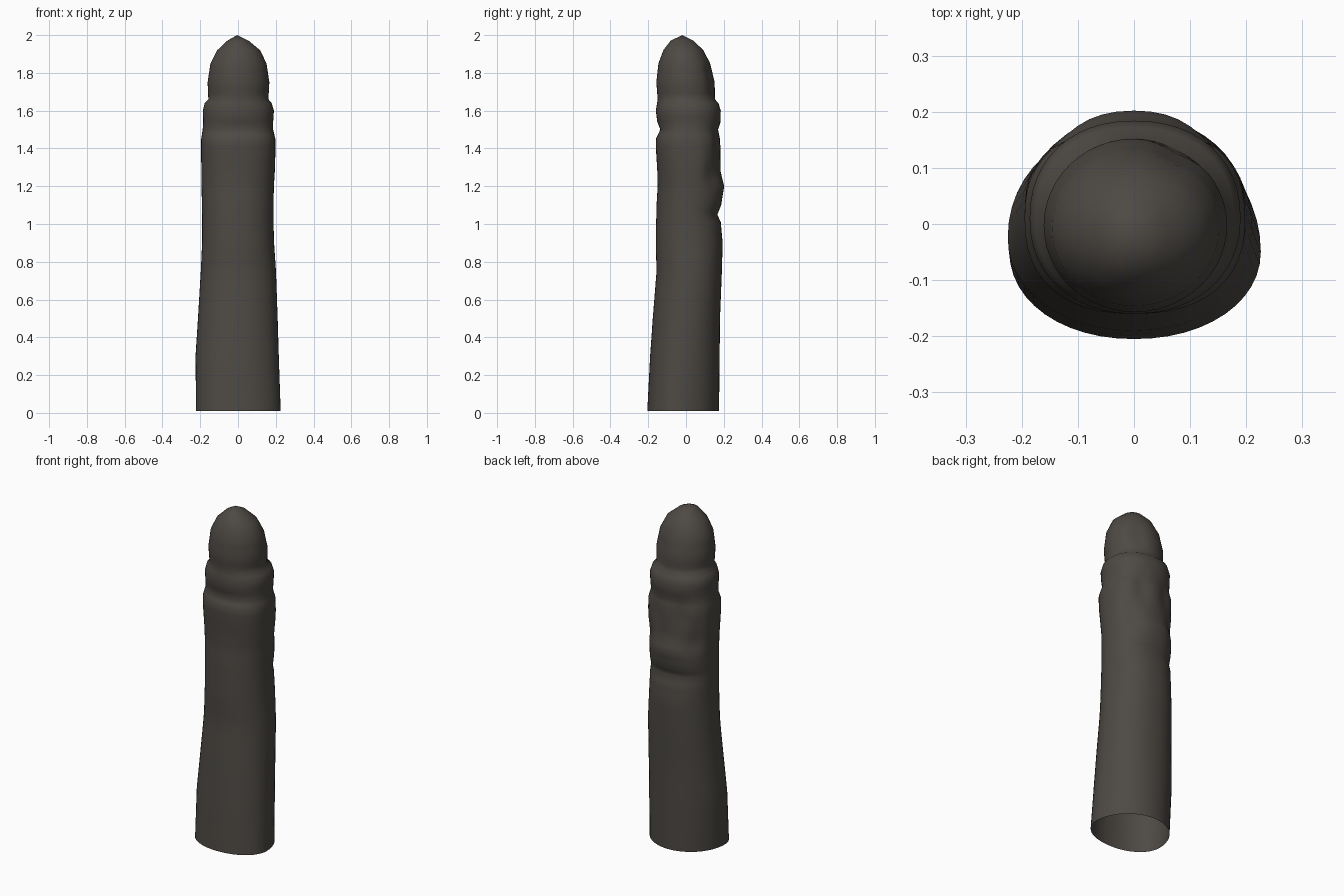
import bpy, bmesh, math

if "Cube" in bpy.data.objects:
    bpy.data.objects.remove(bpy.data.objects["Cube"])

SEGS = 48
mat = bpy.data.materials.new("dark_brown_grey")
mat.diffuse_color = (0.075, 0.067, 0.058, 1)
mat.use_nodes = True
mat.node_tree.nodes["Principled BSDF"].inputs["Base Color"].default_value = mat.diffuse_color

# height, left, right, front, back extents
PROFILE = [
    (0.01, .222, .226, .205, .175), (0.30, .225, .216, .190, .178),
    (0.50, .212, .210, .176, .180), (0.75, .197, .201, .156, .190),
    (0.90, .190, .191, .160, .194), (1.01, .190, .188, .158, .184),
    (1.05, .190, .188, .157, .166), (1.10, .191, .188, .156, .186),
    (1.20, .193, .190, .150, .202), (1.28, .194, .195, .152, .182),
    (1.38, .195, .198, .158, .178), (1.45, .195, .198, .160, .176),
    (1.50, .187, .186, .136, .168), (1.54, .184, .186, .152, .182),
    (1.60, .186, .190, .160, .184), (1.64, .176, .178, .153, .172),
    (1.66, .157, .161, .150, .153), (1.75, .161, .166, .157, .152),
    (1.85, .146, .151, .146, .128), (1.92, .110, .117, .120, .092),
    (1.97, .057, .057, .082, .040),
]


def bump(v, centre, width):
    return math.exp(-((v - centre) / width) ** 2)


def relief(deg, z):
    """Fractional radius change of the moulded back."""
    r = 1.0
    for a in (45, 135):                              # waist below the folds
        r -= 0.06 * bump(deg, a, 20) * bump(z, 1.24, 0.06)
        r += 0.03 * bump(deg, a, 15) * bump(z, 1.42, 0.07)
    for a in (66, 114):                              # grooves beside the ridge
        r -= 0.06 * bump(deg, a, 11) * bump(z, 1.42, 0.08)
    r += 0.03 * bump(deg, 88, 9) * bump(z, 1.40, 0.10)     # raised ridge
    for a in (24, 158):                              # side folds
        r += 0.03 * bump(deg, a, 11) * bump(z, 1.34, 0.12)
    r -= 0.06 * bump(deg, 62, 14) * bump(z, 1.78, 0.09)    # cap dent
    return r


def ring_point(row, i):
    z, left, right, front, back = row
    a = 2 * math.pi * i / SEGS
    c, s = math.cos(a), math.sin(a)
    yc = -0.05 + 0.06 * min(1, z / 0.7) if z < 1.65 else (back - front) / 2
    power = 2.0
    if z < 1.65:
        if s > 0:                                    # back gets squarer higher up
            power = 2.0 + 0.2 * min(1, z / 0.8)
        else:                                        # front shoulders under the rim
            power = 2.08 + 0.3 * bump(z, 1.42, 0.15)
    e = 2 / power
    x = math.copysign(abs(c) ** e, c) * (right if c > 0 else left)
    y = math.copysign(abs(s) ** e, s) * (back - yc if s > 0 else front + yc)
    k = relief(math.degrees(a), z)
    return (x * k, yc + y * k, z)


def loft(name, rows, tip=None):
    bm = bmesh.new()
    rings = [[bm.verts.new(ring_point(r, i)) for i in range(SEGS)] for r in rows]
    for lo, hi in zip(rings, rings[1:]):
        for i in range(SEGS):
            j = (i + 1) % SEGS
            bm.faces.new((lo[i], lo[j], hi[j], hi[i]))
    if tip:
        t = bm.verts.new(tip)
        for i in range(SEGS):
            bm.faces.new((rings[-1][i], rings[-1][(i + 1) % SEGS], t))
    me = bpy.data.meshes.new(name)
    bm.to_mesh(me)
    bm.free()
    me.materials.append(mat)
    for p in me.polygons:
        p.use_smooth = True
    ob = bpy.data.objects.new(name, me)
    bpy.context.collection.objects.link(ob)
    return ob


def densify(rows, step=0.03):
    out = []
    for a, b in zip(rows, rows[1:]):
        n = max(1, round((b[0] - a[0]) / step)) if a[0] > 0.99 else 3
        out += [tuple(p + (q - p) * k / n for p, q in zip(a, b)) for k in range(n)]
    return out + [rows[-1]]


# one continuous open-bottomed skin: shaft, rim band and rounded cap
loft("moulded_body", densify(PROFILE), tip=(-0.005, -0.02, 2.0))
